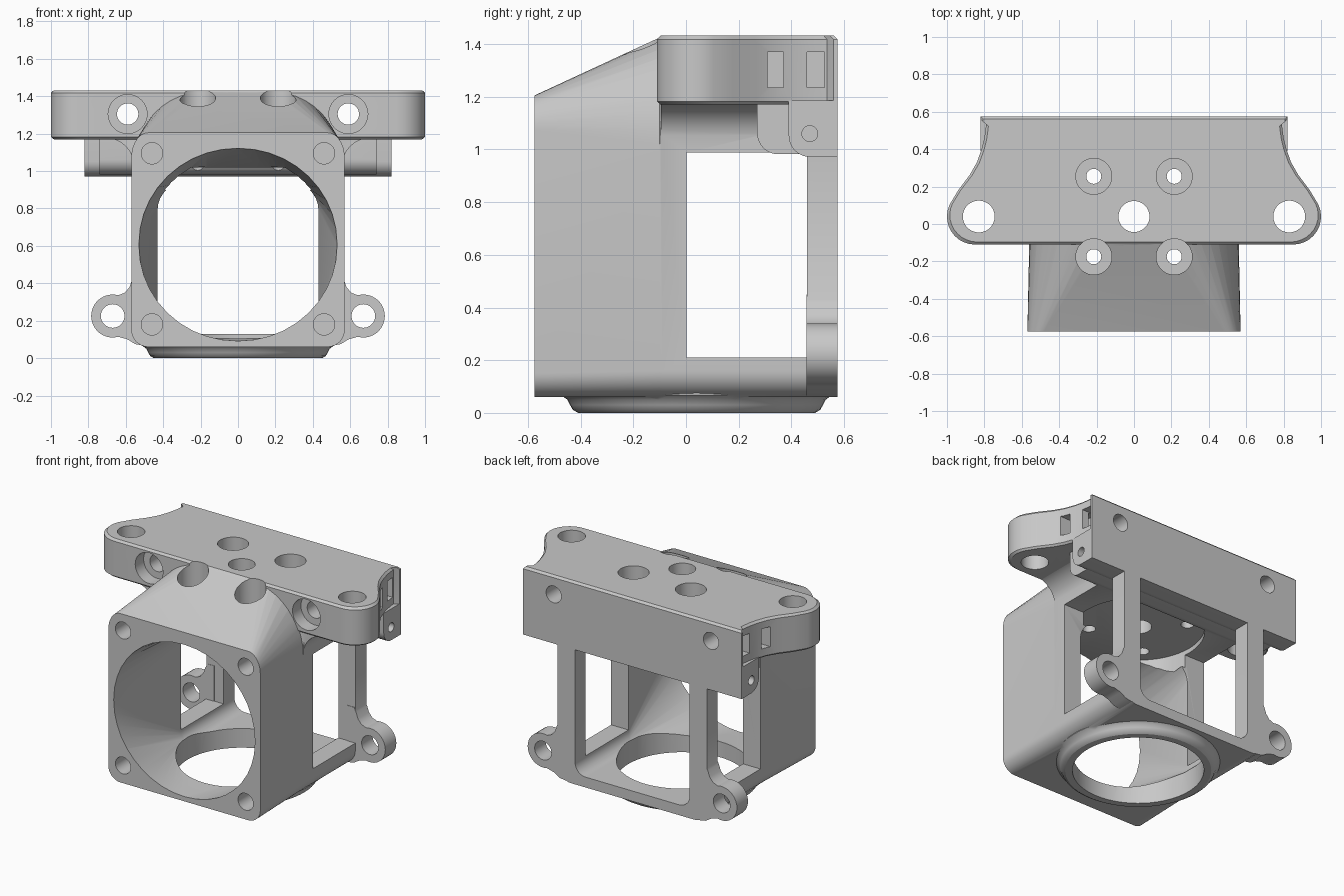
import bpy, bmesh
from math import sin, cos, radians

if "Cube" in bpy.data.objects:
    bpy.data.objects.remove(bpy.data.objects["Cube"], do_unlink=True)

grey = bpy.data.materials.new("matte grey")
grey.use_nodes = True
grey.diffuse_color = (0.58, 0.58, 0.58, 1)
grey.node_tree.nodes["Principled BSDF"].inputs["Base Color"].default_value = (0.58, 0.58, 0.58, 1)


# ---------- helpers ----------
def place(pts, axis, t):
    """Put a 2D outline on a plane across the given axis."""
    return [{"x": (t, u, v), "y": (u, t, v), "z": (u, v, t)}[axis] for u, v in pts]


def loft(name, rings):
    """Closed solid through rings with equal point counts, normals outward."""
    bm = bmesh.new()
    rows = [[bm.verts.new(p) for p in ring] for ring in rings]
    n = len(rows[0])
    for a, b in zip(rows, rows[1:]):
        for i in range(n):
            bm.faces.new((a[i], a[(i + 1) % n], b[(i + 1) % n], b[i]))
    bm.faces.new(rows[0][::-1])
    bm.faces.new(rows[-1])
    if bm.calc_volume(signed=True) < 0:
        bmesh.ops.reverse_faces(bm, faces=bm.faces)
    mesh = bpy.data.meshes.new(name)
    bm.to_mesh(mesh)
    bm.free()
    ob = bpy.data.objects.new(name, mesh)
    bpy.context.collection.objects.link(ob)
    return ob


def prism(name, pts, axis, a, b):
    return loft(name, [place(pts, axis, a), place(pts, axis, b)])


def box(name, x, y, z):
    return prism(name, [(x[0], y[0]), (x[1], y[0]), (x[1], y[1]), (x[0], y[1])], "z", *z)


def arc(cx, cy, rx, ry, a0, a1, n=10):
    angles = [radians(a0 + (a1 - a0) * i / n) for i in range(n + 1)]
    return [(cx + rx * cos(a), cy + ry * sin(a)) for a in angles]


def circle(cx, cy, r, n=48):
    return arc(cx, cy, r, r, 0, 360 - 360 / n, n - 1)


def hole(axis, u, v, r, a, b):
    return prism("hole", circle(u, v, r), axis, a, b)


def section(w, z0, z1, bottom, top):
    """Rounded rectangle with separate elliptical bottom and top corners."""
    (bx, bz), (tx, tz) = bottom, top
    return (arc(w - bx, z0 + bz, bx, bz, -90, 0) + arc(w - tx, z1 - tz, tx, tz, 0, 90)
            + arc(tx - w, z1 - tz, tx, tz, 90, 180) + arc(bx - w, z0 + bz, bx, bz, 180, 270))


def measure(mesh):
    """Signed volume and number of open edges."""
    bm = bmesh.new()
    bm.from_mesh(mesh)
    volume, gaps = bm.calc_volume(signed=True), sum(not e.is_manifold for e in bm.edges)
    bm.free()
    return volume, gaps


def combine(target, parts, operation):
    """Merge or cut the parts with the solver that gives the cleanest solid."""
    for part in parts:
        old, size = measure(target.data)[0], measure(part.data)[0]
        low, high = (max(old, size), old + size) if operation == "UNION" else (old - size, old)
        results = []
        for solver in ("MANIFOLD", "EXACT", "FLOAT"):
            mod = target.modifiers.new("join", "BOOLEAN")
            mod.operation, mod.solver, mod.object = operation, solver, part
            bpy.context.view_layer.update()
            graph = bpy.context.evaluated_depsgraph_get()
            mesh = bpy.data.meshes.new_from_object(target.evaluated_get(graph))
            target.modifiers.clear()
            volume, gaps = measure(mesh)
            changed = abs(volume - old) > 1e-6
            if changed and low - 1e-4 < volume < high + 1e-4 and volume > 0.1:
                results.append((gaps, len(results), mesh))
                if gaps == 0:
                    break
        if results:
            target.data = min(results)[2]
        bpy.data.objects.remove(part, do_unlink=True)


def mirrored(pts, s):
    return [(s * u, v) for u, v in pts]


SIDES = (-1, 1)
BACK, MID = 0.575, 0.04

# ---------- main shell: duct with sloping roof running into the rear frame ----------
frame = section(0.56, 0.06, 1.2, (0.1, 0.1), (0.02, 0.02))
housing = loft("fan_housing", [
    place(section(0.57, 0.06, 1.205, (0.09, 0.09), (0.09, 0.13)), "y", -BACK),
    place(section(0.56, 0.06, 1.425, (0.1, 0.1), (0.37, 0.41)), "y", -0.1),
    place(frame, "y", -0.09), place(frame, "y", BACK)])

# ---------- round bottom lip and top plate ----------
lip = loft("bottom_lip", [place(circle(0, MID, r, 64), "z", z) for r, z in
           ((0.45, 0), (0.47, 0.012), (0.48, 0.03), (0.49, 0.05), (0.515, 0.068), (0.5, 0.1))])

half = arc(0.85, MID, 0.15, 0.15, -90, 25) + [
    (0.94, 0.18), (0.88, 0.26), (0.84, 0.33), (0.815, 0.4), (0.8, 0.46),
    (0.79, 0.535), (0.82, 0.56), (0.82, BACK)]
outline = half + mirrored(half[::-1], -1)
inset = [(u * 0.985, 0.23 + (v - 0.23) * 0.96) for u, v in outline]
plate = loft("top_plate", [place(inset, "z", 1.17), place(outline, "z", 1.182),
                           place(outline, "z", 1.418), place(inset, "z", 1.432)])
combine(housing, [plate, lip], "UNION")

# ---------- air passages and windows ----------
rear = section(0.43, 0.13, 0.985, (0.08, 0.08), (0.02, 0.02))
funnel = loft("funnel", [
    place(section(0.53, 0.092, 1.122, (0.525, 0.51), (0.525, 0.51)), "y", -BACK - 0.002),
    place(section(0.43, 0.13, 0.985, (0.08, 0.08), (0.28, 0.19)), "y", 0),
    place(rear, "y", 0.012), place(rear, "y", 0.7)])
combine(housing, [
    funnel,
    box("side_window", (-0.8, 0.8), (0.002, 0.46), (0.21, 0.988)),
    prism("inlet", circle(0, MID, 0.405, 64), "z", -0.1, 0.4),
    prism("motor_recess", circle(0, MID, 0.41, 64), "z", 0.9, 1.02)], "DIFFERENCE")

# ---------- rear ears, lower lugs, fillets under the plate ----------
parts = []
for width, front, low in ((0.74, 0.27, 0.982), (0.82, 0.39, 0.972)):
    profile = [(BACK, low), (BACK, 1.185), (front, 1.185)] + arc(front + 0.08, low + 0.08, 0.08, 0.08, 180, 270)
    parts.append(prism("ear_bar", profile, "x", -width, width))
for s in SIDES:
    lug = ([(0.5, 0.066), (0.55, 0.075), (0.59, 0.1)] + arc(0.67, 0.225, 0.115, 0.115, -105, 105, 20)
           + [(0.605, 0.35), (0.58, 0.38), (0.566, 0.42), (0.55, 0.45), (0.5, 0.45)])
    parts.append(prism("lug", mirrored(lug, s), "y", 0.457, BACK))
    fillet = [(0.5, 1.187), (0.5, 1.03)] + arc(0.71, 1.03, 0.152, 0.147, 180, 90) + [(0.71, 1.187)]
    parts.append(prism("fillet", mirrored(fillet, s), "y", -0.095, 0.41))
combine(housing, parts, "UNION")

# ---------- screw holes, counterbores and tie slots ----------
cuts = [hole("z", 0, MID, 0.083, 0.9, 1.6)]
for s in SIDES:
    cuts += [
        hole("z", s * 0.83, MID, 0.085, 1.1, 1.6),
        hole("y", s * 0.59, 1.305, 0.057, -0.2, 0.7),
        hole("y", s * 0.59, 1.305, 0.104, -0.21, -0.02),
        hole("y", s * 0.67, 0.225, 0.063, 0.4, 0.7),
        hole("x", 0.47, 1.06, 0.03, s * 0.65, s * 0.9),
        box("slot", sorted((s * 0.7, s * 0.95)), (0.31, 0.37), (1.235, 1.37)),
        box("slot", sorted((s * 0.7, s * 0.95)), (0.46, 0.525), (1.235, 1.37)),
        box("slot_link", sorted((s * 0.705, s * 0.75)), (0.32, 0.515), (1.24, 1.365))]
    for y in (MID - 0.215, MID + 0.215):
        cuts += [hole("z", s * 0.215, y, 0.04, 0.8, 1.6), hole("z", s * 0.215, y, 0.096, 1.2, 1.61)]
    for z in (0.18, 1.095):
        cuts.append(hole("y", s * 0.46, z, 0.057, -0.7, -0.3))
combine(housing, cuts, "DIFFERENCE")

# ---------- finish ----------
housing.data.materials.clear()
housing.data.materials.append(grey)
for face in housing.data.polygons:
    face.material_index = 0
bpy.ops.object.select_all(action="DESELECT")
housing.select_set(True)
bpy.context.view_layer.objects.active = housing
bpy.ops.object.shade_smooth_by_angle(angle=radians(30))
